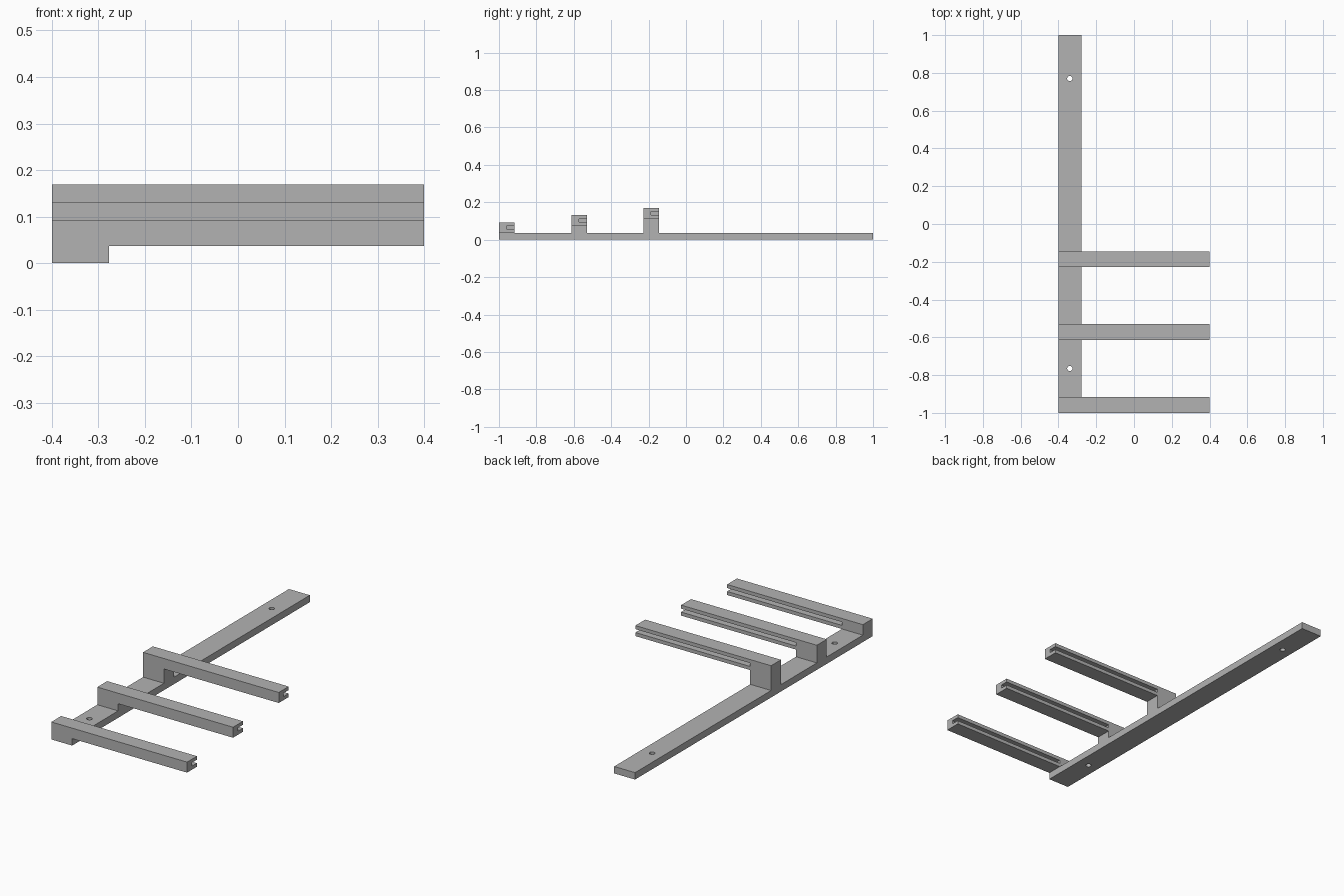
import bpy
import bmesh
from mathutils import Vector

if "Cube" in bpy.data.objects:
    bpy.data.objects.remove(bpy.data.objects["Cube"], do_unlink=True)

LEFT, INNER, TIP = -0.4, -0.277, 0.4      # x of spine edges and arm tips
THICK, ARM_H, ARM_W = 0.037, 0.056, 0.083

grey = bpy.data.materials.new("plain grey")
grey.use_nodes = True
grey.diffuse_color = (0.45, 0.45, 0.45, 1)
grey.node_tree.nodes["Principled BSDF"].inputs["Base Color"].default_value = (0.45, 0.45, 0.45, 1)


def extrude(name, points, direction):
    """Closed outline of 3D points pushed along a direction."""
    bm = bmesh.new()
    face = bm.faces.new([bm.verts.new(p) for p in points])
    new = bmesh.ops.extrude_face_region(bm, geom=[face])["geom"]
    bmesh.ops.translate(bm, vec=Vector(direction),
                        verts=[v for v in new if isinstance(v, bmesh.types.BMVert)])
    bmesh.ops.recalc_face_normals(bm, faces=bm.faces)
    mesh = bpy.data.meshes.new(name)
    bm.to_mesh(mesh)
    bm.free()
    mesh.materials.append(grey)
    obj = bpy.data.objects.new(name, mesh)
    bpy.context.collection.objects.link(obj)
    return obj


def box(name, x0, x1, y0, y1, z0, z1):
    outline = [(x0, y0, z0), (x1, y0, z0), (x1, y1, z0), (x0, y1, z0)]
    return extrude(name, outline, (0, 0, z1 - z0))


def combine(target, other, operation):
    """Boolean the other object into the target, then discard it."""
    other.hide_render = True
    mod = target.modifiers.new(operation, 'BOOLEAN')
    mod.operation = operation
    mod.solver = 'EXACT'
    mod.object = other
    bpy.context.view_layer.objects.active = target
    bpy.ops.object.modifier_apply(modifier=mod.name)
    bpy.data.objects.remove(other, do_unlink=True)


# Long flat spine
spine = box("bracket_spine", LEFT, INNER, -1, 1, 0, THICK)

# Stepped arms, each an L outline with a slot along the rear face
for y, top in ((-1, 0.093), (-0.613, 0.131), (-0.228, 0.169)):
    under = top - ARM_H
    outline = [(LEFT, 0), (INNER, 0), (INNER, under), (TIP, under), (TIP, top), (LEFT, top)]
    arm = extrude("arm", [(x, y, z) for x, z in outline], (0, ARM_W, 0))
    mid = top - ARM_H / 2
    slot = box("slot_cutter", INNER, TIP + 0.1, y + 0.04, y + ARM_W + 0.1, mid - 0.009, mid + 0.009)
    combine(arm, slot, 'DIFFERENCE')
    combine(spine, arm, 'UNION')

# Screw holes through the spine
for y in (-0.765, 0.77):
    bpy.ops.mesh.primitive_cylinder_add(vertices=24, radius=0.014, depth=0.2, location=(-0.34, y, 0))
    combine(spine, bpy.context.object, 'DIFFERENCE')
